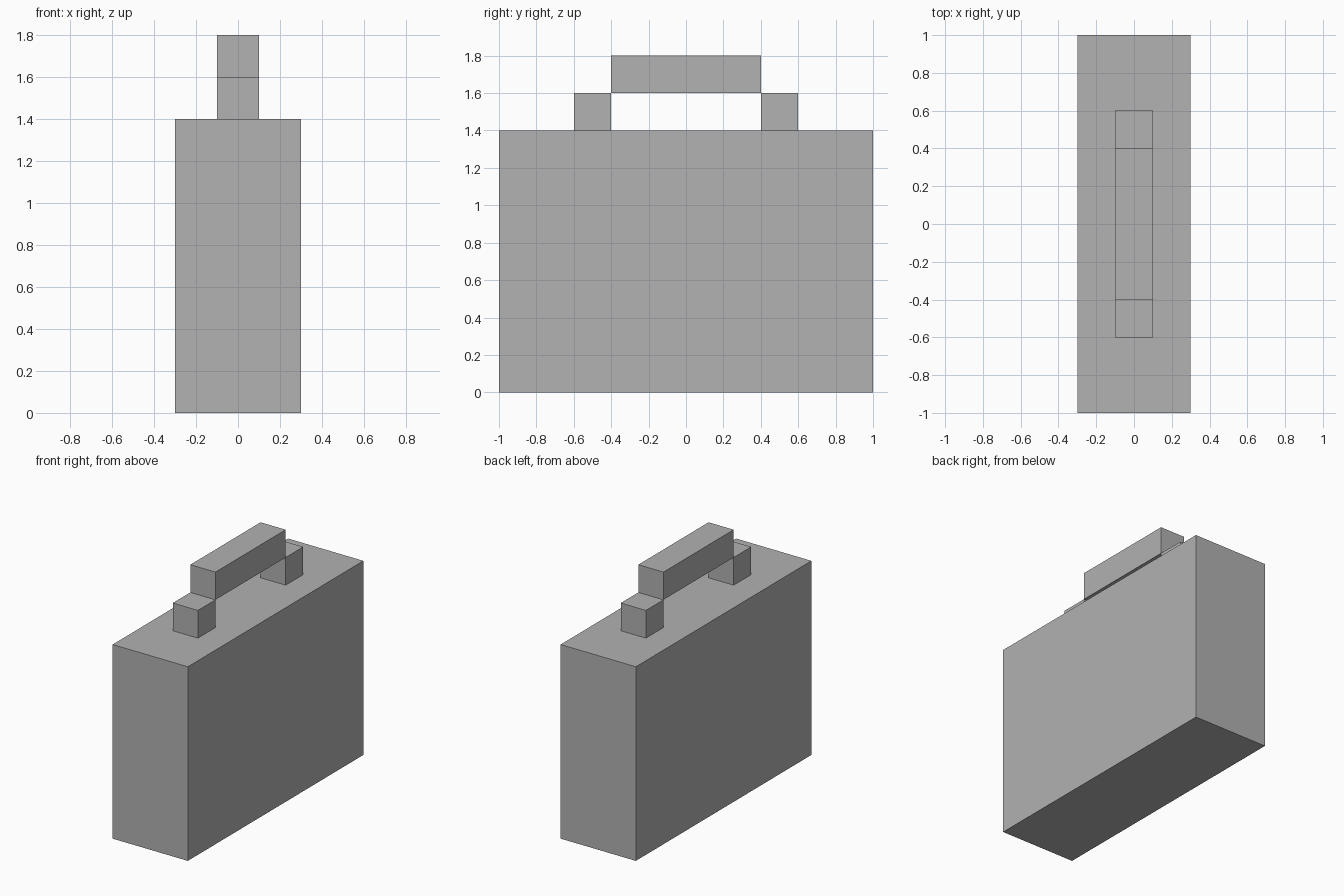
import bpy
import bmesh
from mathutils import Matrix, Vector

default_cube = bpy.data.objects.get("Cube")
if default_cube:
    bpy.data.objects.remove(default_cube, do_unlink=True)

# Single plain grey material
grey = bpy.data.materials.new("plain_grey")
grey.use_nodes = True
colour = (0.445, 0.445, 0.445, 1)
grey.diffuse_color = colour
grey.node_tree.nodes["Principled BSDF"].inputs["Base Color"].default_value = colour


def box(name, size, centre_y, base_z):
    """Flat-shaded box resting on base_z, centred on x = 0."""
    mesh = bpy.data.meshes.new(name)
    bm = bmesh.new()
    centre = Vector((0, centre_y, base_z + size[2] / 2))
    bmesh.ops.create_cube(bm, size=1, matrix=Matrix.Translation(centre) @ Matrix.Diagonal((*size, 1)))
    bm.to_mesh(mesh)
    bm.free()
    mesh.materials.append(grey)
    obj = bpy.data.objects.new(name, mesh)
    bpy.context.collection.objects.link(obj)
    return obj


# Case body
box("case_body", (0.6, 2.0, 1.4), 0, 0)

# Handle posts, front and back
for name, side in (("front_handle_post", -1), ("back_handle_post", 1)):
    box(name, (0.2, 0.2, 0.2), side * 0.5, 1.4)

# Handle grip, meeting the posts along their inner top edges
box("handle_grip", (0.2, 0.8, 0.2), 0, 1.6)
